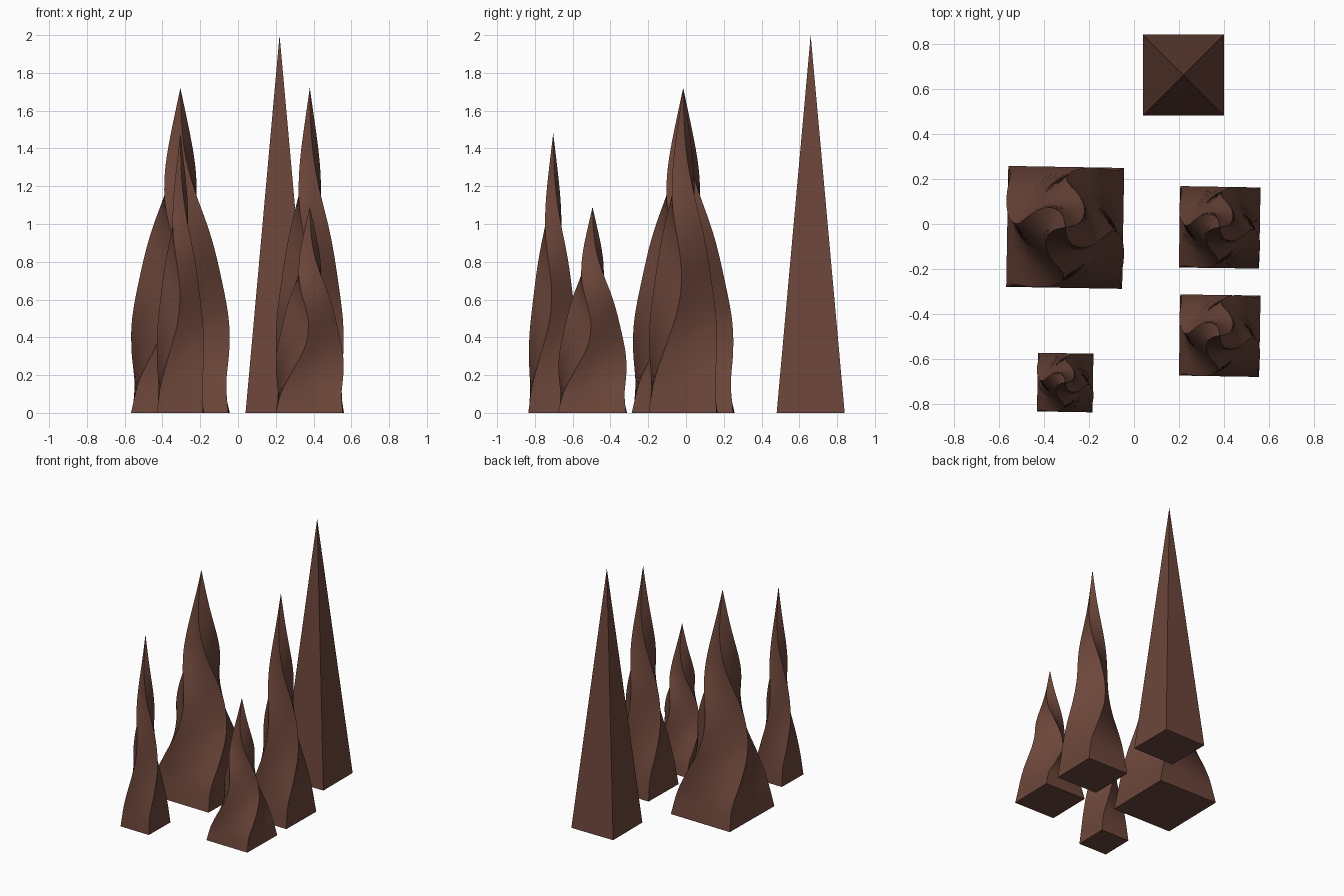
import bpy, bmesh, math

if "Cube" in bpy.data.objects:
    bpy.data.objects.remove(bpy.data.objects["Cube"])

rock = bpy.data.materials.new("dark_brown_rock")
rock.diffuse_color = (0.15, 0.061, 0.042, 1)
rock.use_nodes = True
rock.node_tree.nodes["Principled BSDF"].inputs["Base Color"].default_value = rock.diffuse_color

# Twist in degrees at fractions of the height: turns one way, then back
TWIST = [(0, -1), (0.1, 3), (0.2, 17), (0.32, 36), (0.42, 42), (0.5, 36),
         (0.58, 21), (0.67, 0), (0.8, -25), (0.9, -35), (1, -38)]


def slope(i):
    a, b = max(i - 1, 0), min(i + 1, len(TWIST) - 1)
    return (TWIST[b][1] - TWIST[a][1]) / (TWIST[b][0] - TWIST[a][0])


def twist_at(t):
    for i in range(len(TWIST) - 1):
        (t0, v0), (t1, v1) = TWIST[i], TWIST[i + 1]
        if t <= t1:
            d = t1 - t0
            u = (t - t0) / d
            return ((2*u**3 - 3*u**2 + 1) * v0 + (u**3 - 2*u**2 + u) * d * slope(i)
                    + (3*u**2 - 2*u**3) * v1 + (u**3 - u**2) * d * slope(i + 1))
    return TWIST[-1][1]


def spire(name, x, y, hx, hy, height, twisted=True):
    bm = bmesh.new()
    levels, cuts = (48, 4) if twisted else (1, 1)
    corners = [(-hx, -hy), (hx, -hy), (hx, hy), (-hx, hy)]
    rings = []
    for k in range(levels):
        t = k / levels
        a = math.radians(twist_at(t)) if twisted else 0
        c, s = math.cos(a) * (1 - t), math.sin(a) * (1 - t)
        ring = []
        for i in range(4):
            p, q = corners[i], corners[(i + 1) % 4]
            for j in range(cuts):
                f = j / cuts
                px, py = p[0] + (q[0] - p[0]) * f, p[1] + (q[1] - p[1]) * f
                ring.append(bm.verts.new((px * c - py * s, px * s + py * c, t * height)))
        rings.append(ring)
    n = 4 * cuts
    for lo, hi in zip(rings, rings[1:]):
        for i in range(n):
            bm.faces.new((lo[i], lo[(i + 1) % n], hi[(i + 1) % n], hi[i]))
    tip = bm.verts.new((0, 0, height))
    for i in range(n):
        bm.faces.new((rings[-1][i], rings[-1][(i + 1) % n], tip))
    bm.faces.new(rings[0][::-1])
    mesh = bpy.data.meshes.new(name)
    bm.to_mesh(mesh)
    bm.free()
    mesh.materials.append(rock)
    ob = bpy.data.objects.new(name, mesh)
    ob.location = (x, y, 0)
    bpy.context.collection.objects.link(ob)
    if twisted:
        bpy.ops.object.select_all(action='DESELECT')
        ob.select_set(True)
        bpy.context.view_layer.objects.active = ob
        bpy.ops.object.shade_smooth_by_angle(angle=math.radians(30))


# Straight spire and four twisted ones
spire("tall_straight_spire", 0.22, 0.66, 0.18, 0.18, 2.0, False)
spire("wide_twisted_spire", -0.305, -0.015, 0.257, 0.268, 1.72)
spire("slim_twisted_spire", 0.38, -0.015, 0.178, 0.18, 1.72)
spire("short_twisted_spire", 0.38, -0.495, 0.178, 0.18, 1.09)
spire("narrow_twisted_spire", -0.305, -0.703, 0.123, 0.13, 1.48)
